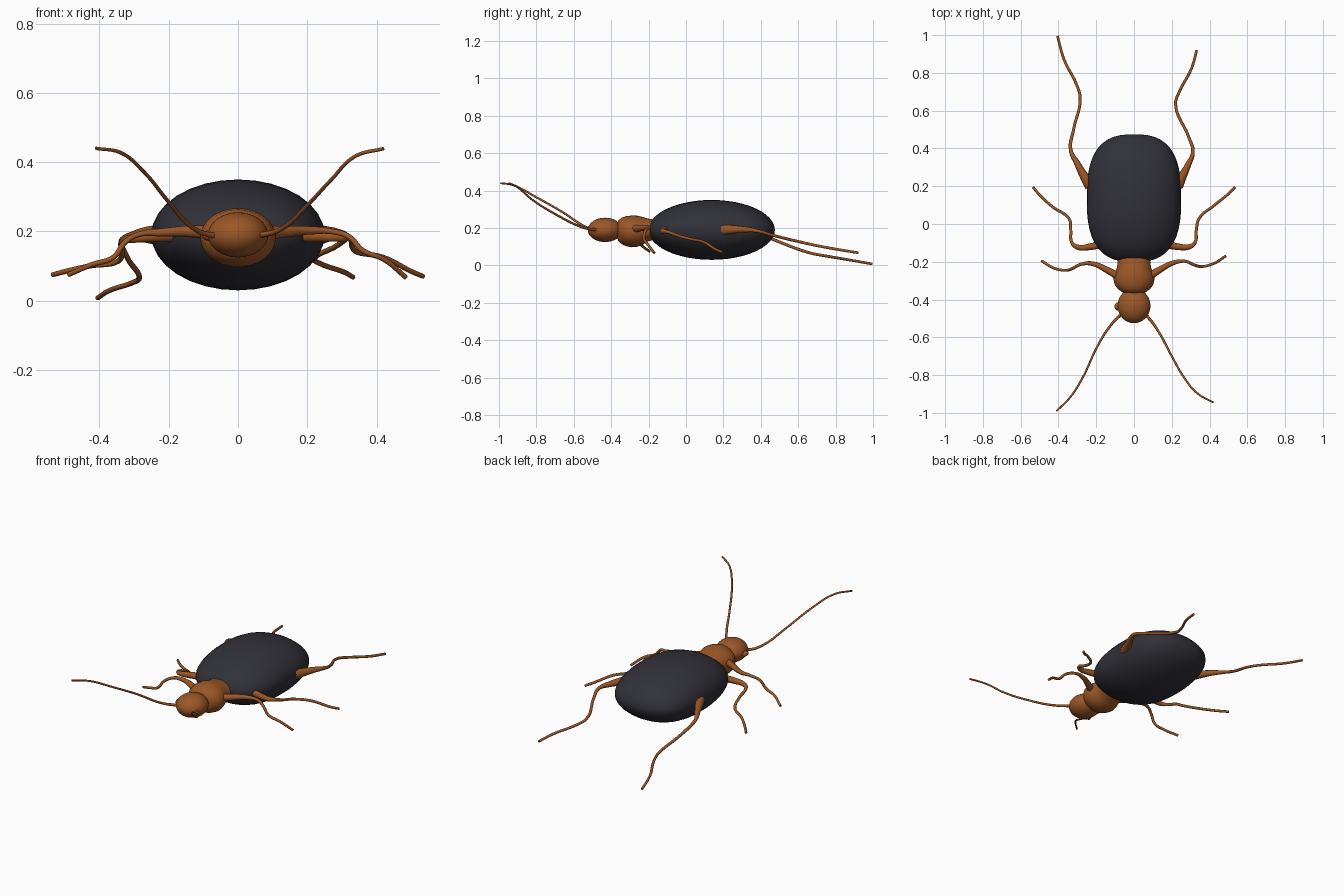
import bpy, bmesh
from math import sin, cos, pi, radians
from mathutils import Vector

cube = bpy.data.objects.get("Cube")
if cube:
    bpy.data.objects.remove(cube, do_unlink=True)


def make_material(name, colour):
    mat = bpy.data.materials.new(name)
    mat.use_nodes = True
    mat.diffuse_color = colour
    bsdf = next(n for n in mat.node_tree.nodes if n.type == 'BSDF_PRINCIPLED')
    bsdf.inputs["Base Color"].default_value = colour
    return mat


brown = make_material("chestnut brown", (0.33, 0.095, 0.02, 1))
black = make_material("blue black", (0.03, 0.03, 0.04, 1))


def finish(obj, mat):
    obj.data.materials.append(mat)
    bpy.ops.object.select_all(action='DESELECT')
    obj.select_set(True)
    bpy.context.view_layer.objects.active = obj
    bpy.ops.object.shade_smooth_by_angle(angle=radians(50))
    return obj


def loft(name, rings, mat, sides=32):
    """Closed body along y from rings of (y, half width, half height, centre z)."""
    bm = bmesh.new()
    loops = [[bm.verts.new((w * cos(2 * pi * i / sides), y, z + h * sin(2 * pi * i / sides)))
              for i in range(sides)] for y, w, h, z in rings]
    for a, b in zip(loops, loops[1:]):
        for i in range(sides):
            j = (i + 1) % sides
            bm.faces.new((a[i], a[j], b[j], b[i]))
    bm.faces.new(loops[0])
    bm.faces.new(loops[-1])
    bmesh.ops.recalc_face_normals(bm, faces=bm.faces)
    mesh = bpy.data.meshes.new(name)
    bm.to_mesh(mesh)
    bm.free()
    obj = bpy.data.objects.new(name, mesh)
    bpy.context.collection.objects.link(obj)
    return finish(obj, mat)


def egg(name, centre, size, mat, power=2.0, steps=24):
    """Ellipsoid along y, whose plan outline gets boxier with a higher power."""
    rings = []
    for k in range(steps + 1):
        t = -cos(pi * (k + 0.1) / (steps + 0.2))
        width = size[0] * (1 - abs(t) ** power) ** (1 / power)
        rings.append((centre[1] + size[1] * t, width, size[2] * (1 - t * t) ** 0.5, centre[2]))
    obj = loft(name, rings, mat)
    obj.location.x = centre[0]
    return obj


def limb(name, points, thick, thin, mat=brown, fade=0.4):
    """Tapered round tube through the points, thick at the body end."""
    curve = bpy.data.curves.new(name, 'CURVE')
    curve.dimensions = '3D'
    curve.bevel_depth = 1
    curve.bevel_resolution = 3
    curve.resolution_u = 6
    curve.use_fill_caps = True
    spline = curve.splines.new('BEZIER')
    spline.bezier_points.add(len(points) - 1)
    for k, (bp, co) in enumerate(zip(spline.bezier_points, points)):
        bp.co = Vector(co)
        bp.handle_left_type = bp.handle_right_type = 'AUTO'
        s = k / (len(points) - 1)
        bp.radius = thin + (thick - thin) * max(0, 1 - s / fade) + 0.3 * thin * (1 - s)
    obj = bpy.data.objects.new(name, curve)
    bpy.context.collection.objects.link(obj)
    bpy.ops.object.select_all(action='DESELECT')
    obj.select_set(True)
    bpy.context.view_layer.objects.active = obj
    bpy.ops.object.convert(target='MESH')
    return finish(bpy.context.object, mat)


# Body
egg("abdomen", (0, 0.137, 0.19), (0.25, 0.338, 0.16), black, power=2.7)
egg("head", (0, -0.433, 0.19), (0.087, 0.092, 0.065), brown)
loft("thorax", [(-0.37, 0.03, 0.03, 0.185), (-0.362, 0.06, 0.055, 0.185),
                (-0.345, 0.085, 0.07, 0.185), (-0.32, 0.103, 0.08, 0.183),
                (-0.29, 0.109, 0.085, 0.182), (-0.26, 0.102, 0.083, 0.183),
                (-0.23, 0.09, 0.073, 0.185), (-0.2, 0.086, 0.06, 0.19),
                (-0.15, 0.09, 0.05, 0.19)], brown)
egg("right_feeler_socket", (-0.085, -0.437, 0.188), (0.018, 0.022, 0.015), brown, steps=10)

# Feelers
limb("right_feeler", [(-0.05, -0.47, 0.19), (-0.08, -0.49, 0.19), (-0.13, -0.545, 0.21),
                      (-0.2, -0.66, 0.285), (-0.27, -0.81, 0.37), (-0.34, -0.92, 0.428),
                      (-0.41, -0.99, 0.44)], 0.008, 0.005)
limb("left_feeler", [(0.05, -0.47, 0.19), (0.08, -0.5, 0.192), (0.13, -0.57, 0.21),
                     (0.2, -0.7, 0.275), (0.27, -0.82, 0.35), (0.34, -0.9, 0.418),
                     (0.42, -0.945, 0.439)], 0.008, 0.005)

# Front legs
limb("right_front_leg", [(-0.07, -0.285, 0.195), (-0.14, -0.245, 0.2), (-0.22, -0.21, 0.197),
                         (-0.28, -0.213, 0.193), (-0.325, -0.235, 0.17), (-0.36, -0.245, 0.125),
                         (-0.42, -0.235, 0.105), (-0.49, -0.195, 0.075)], 0.02, 0.007)
limb("left_front_leg", [(0.07, -0.285, 0.195), (0.14, -0.24, 0.2), (0.21, -0.205, 0.203),
                        (0.27, -0.197, 0.2), (0.32, -0.217, 0.185), (0.36, -0.225, 0.145),
                        (0.42, -0.21, 0.12), (0.485, -0.17, 0.067)], 0.02, 0.007)

# Middle legs
limb("right_middle_leg", [(-0.15, -0.1, 0.19), (-0.23, -0.12, 0.187), (-0.3, -0.122, 0.18),
                          (-0.328, -0.1, 0.175), (-0.335, -0.03, 0.15), (-0.345, 0.03, 0.115),
                          (-0.43, 0.09, 0.1), (-0.505, 0.16, 0.083), (-0.535, 0.195, 0.075)],
     0.02, 0.007)
limb("left_middle_leg", [(0.15, -0.1, 0.19), (0.23, -0.12, 0.187), (0.295, -0.12, 0.183),
                         (0.322, -0.1, 0.18), (0.33, -0.03, 0.155), (0.345, 0.03, 0.14),
                         (0.42, 0.095, 0.125), (0.5, 0.16, 0.085), (0.535, 0.195, 0.07)],
     0.02, 0.007)

# Hind legs
limb("right_hind_leg", [(-0.23, 0.2, 0.19), (-0.265, 0.255, 0.19), (-0.3, 0.32, 0.185),
                        (-0.335, 0.39, 0.172), (-0.32, 0.5, 0.125), (-0.285, 0.67, 0.065),
                        (-0.305, 0.74, 0.052), (-0.37, 0.87, 0.03), (-0.405, 0.995, 0.008)],
     0.028, 0.007)
limb("left_hind_leg", [(0.23, 0.2, 0.19), (0.255, 0.25, 0.192), (0.285, 0.31, 0.192),
                       (0.312, 0.38, 0.185), (0.29, 0.46, 0.162), (0.22, 0.635, 0.12),
                       (0.24, 0.7, 0.106), (0.305, 0.825, 0.083), (0.332, 0.92, 0.068)],
     0.028, 0.007)
